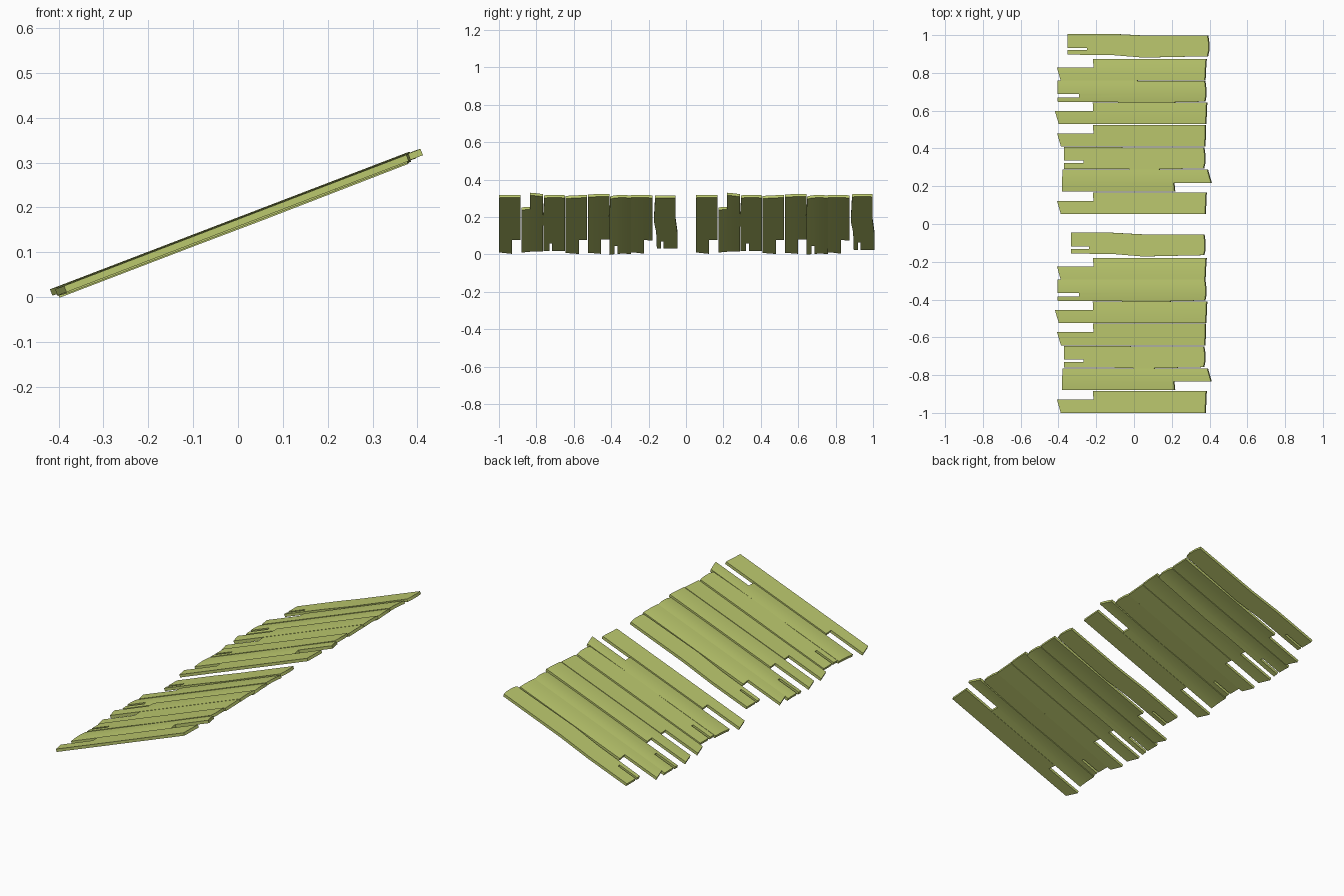
import bpy, bmesh, math
from mathutils import Matrix, Vector

if "Cube" in bpy.data.objects:
    bpy.data.objects.remove(bpy.data.objects["Cube"], do_unlink=True)

SLOPE = math.atan(0.383)
THICK = 0.015
WIDTH = 0.115

wood = bpy.data.materials.new("pale_green_wood")
wood.use_nodes = True
wood.diffuse_color = (0.5, 0.58, 0.155, 1)
wood.node_tree.nodes["Principled BSDF"].inputs["Base Color"].default_value = wood.diffuse_color


def notched(left, right):
    """Plank with one corner broken off and a slanted tip."""
    return [(left + 0.02, 0), (right - 0.005, 0), (right, WIDTH), (-0.215, WIDTH),
            (-0.212, 0.07), (left, 0.07)]


def turned(outline):
    """The same plank turned half way round."""
    return [(-x, WIDTH - y) for x, y in outline]


def split(left, right, slot_end, low, high, sag=0.0):
    """Plank with a narrow split in its lower end and a slightly bent edge."""
    return [(left, sag), (-0.1, sag * 0.7), (0.05, -0.004), (right - 0.006, 0.003),
            (right, 0.03), (right, 0.08), (right - 0.005, WIDTH - 0.002),
            (0.05, WIDTH - 0.002), (-0.12, WIDTH + sag * 0.6), (left, WIDTH + sag * 0.6),
            (left, high), (slot_end, high), (slot_end, low), (left, low)]


def plank(name, outline, y, lift=0.0, roll=0.0, bow=0.0):
    bm = bmesh.new()
    verts = [bm.verts.new((px / math.cos(SLOPE), py, 0)) for px, py in outline]
    bm.faces.new(verts)
    # lengthwise cuts let the board cup across its width
    if bow:
        for t in (0.2, 0.4, 0.6, 0.8):
            geom = bm.verts[:] + bm.edges[:] + bm.faces[:]
            bmesh.ops.bisect_plane(bm, geom=geom, plane_co=(0, t * WIDTH, 0), plane_no=(0, 1, 0))
    for v in bm.verts:
        t = 2 * v.co.y / WIDTH - 1
        v.co.z = lift + roll * t + bow * (0.5 - t * t) - THICK / 2
    ext = bmesh.ops.extrude_face_region(bm, geom=bm.faces[:])
    top = [g for g in ext["geom"] if isinstance(g, bmesh.types.BMVert)]
    bmesh.ops.translate(bm, verts=top, vec=Vector((0, 0, THICK)))
    bmesh.ops.recalc_face_normals(bm, faces=bm.faces[:])
    bm.transform(Matrix.Translation((0, y, 0.1655)) @ Matrix.Rotation(-SLOPE, 4, "Y"))
    mesh = bpy.data.meshes.new(name)
    bm.to_mesh(mesh)
    bm.free()
    mesh.materials.append(wood)
    obj = bpy.data.objects.new(name, mesh)
    bpy.context.collection.objects.link(obj)
    bpy.ops.object.select_all(action="DESELECT")
    obj.select_set(True)
    bpy.context.view_layer.objects.active = obj
    bpy.ops.object.shade_smooth_by_angle(angle=math.radians(30))


# Two matching panels of eight planks
for panel, start, shift in (("front", -1.0, 0.0), ("back", 0.053, 0.02)):
    boards = [
        (notched(-0.405, 0.383), 0.0, 0.0, 0.0, 0.0),
        (turned(notched(-0.41, 0.38)), 0.12, 0.0, 0.002, 0.003),
        (split(-0.367, 0.376, -0.265, 0.03, 0.044), 0.239, 0.002, 0.0, 0.0),
        (notched(-0.405, 0.38), 0.357, -0.001, 0.002, 0.0),
        (notched(-0.415, 0.387), 0.476, 0.003, 0.001, 0.002),
        (split(-0.403, 0.38, -0.29, 0.025, 0.042), 0.592, -0.002, 0.002, 0.004),
        (notched(-0.405, 0.382), 0.706, 0.0, -0.002, 0.002),
        (split(-0.33 - shift, 0.376 + shift, -0.235 - shift / 2, 0.035, 0.048, 0.012),
         0.832, 0.0, 0.0, 0.0),
    ]
    for i, (outline, y, lift, roll, bow) in enumerate(boards, 1):
        plank(f"{panel}_plank_{i}", outline, start + y, lift, roll, bow)
